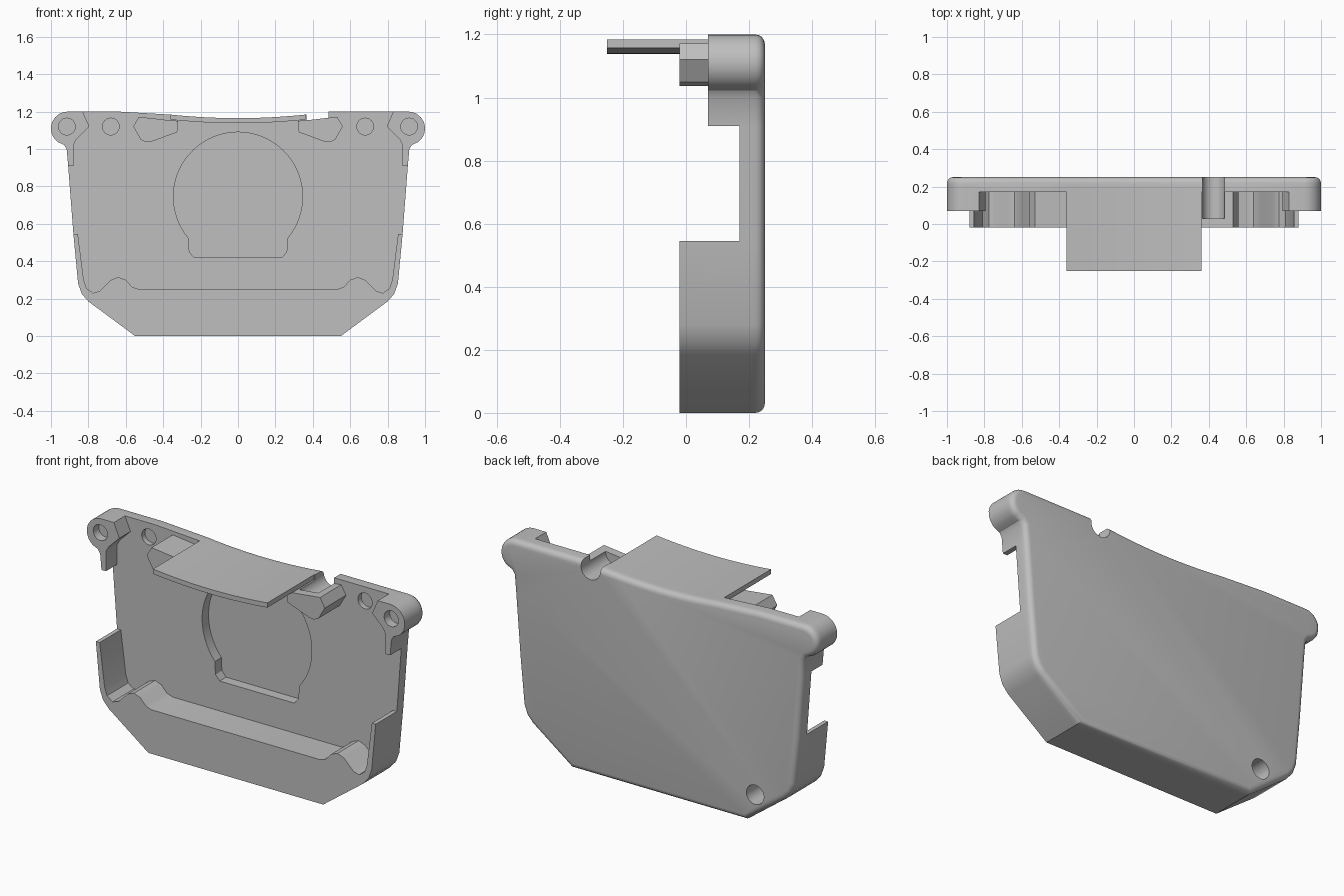
import bpy, bmesh, math

if "Cube" in bpy.data.objects:
    bpy.data.objects.remove(bpy.data.objects["Cube"], do_unlink=True)

grey = bpy.data.materials.new("plain_grey")
grey.use_nodes = True
GREY = (0.52, 0.52, 0.52, 1)
grey.diffuse_color = GREY
grey.node_tree.nodes["Principled BSDF"].inputs["Base Color"].default_value = GREY


def arc(cx, cz, r, a0, a1, n):
    """Points on an arc, angles in degrees."""
    steps = [math.radians(a0 + (a1 - a0) * i / n) for i in range(n + 1)]
    return [(cx + r * math.cos(a), cz + r * math.sin(a)) for a in steps]


def mirror(points):
    return [(-x, z) for x, z in reversed(points)]


def prism(name, points, y0, y1, back_round=0):
    """Extrude an x-z profile from y0 to y1, optionally rounding the back rim."""
    bm = bmesh.new()
    face = bm.faces.new([bm.verts.new((x, y0, z)) for x, z in points])
    ext = bmesh.ops.extrude_face_region(bm, geom=[face])["geom"]
    moved = [g for g in ext if isinstance(g, bmesh.types.BMVert)]
    bmesh.ops.translate(bm, vec=(0, y1 - y0, 0), verts=moved)
    bmesh.ops.recalc_face_normals(bm, faces=bm.faces[:])
    if back_round:
        rim = [e for e in bm.edges if all(v in moved for v in e.verts)]
        bmesh.ops.bevel(bm, geom=rim, offset=back_round, segments=4,
                        profile=0.5, affect='EDGES', clamp_overlap=True)
    mesh = bpy.data.meshes.new(name)
    bm.to_mesh(mesh)
    bm.free()
    mesh.materials.append(grey)
    obj = bpy.data.objects.new(name, mesh)
    bpy.context.collection.objects.link(obj)
    return obj


def combine(target, other, operation):
    mod = target.modifiers.new(operation.lower(), 'BOOLEAN')
    mod.operation, mod.solver, mod.object = operation, 'EXACT', other
    bpy.context.view_layer.objects.active = target
    bpy.ops.object.modifier_apply(modifier=mod.name)
    bpy.data.objects.remove(other, do_unlink=True)


def dip(x):
    """Height of the sagging top edge."""
    return 1.165 + 0.145 * x * x


# Back plate: half outline from the bottom corner up and over the ear
FRONT, PLATE, BACK = -0.02, 0.17, 0.25
lower_side = [(0.55, 0), (0.80, 0.185), (0.835, 0.225), (0.855, 0.28), (0.88, 0.545)]
ear_outer = [(0.908, 0.91), (0.916, 1.0), (0.93, 1.022)] + arc(0.91, 1.11, 0.09, -55, 90, 12)
sag = [(x / 100, dip(x / 100)) for x in range(36, -37, -6)]
half = lower_side + ear_outer + [(0.49, 1.2)]
plate = prism("cover_shell", half + sag + mirror(half[:-1] + [(0.64, 1.2)]), PLATE, BACK, 0.03)

# Lower tray with raised side walls and a wavy ledge
ledge = [(0.856, 0.545), (0.825, 0.30), (0.81, 0.255), (0.775, 0.23), (0.74, 0.24),
         (0.68, 0.30), (0.64, 0.315), (0.60, 0.30), (0.565, 0.262), (0.53, 0.25)]
tray_half = lower_side + ledge
combine(plate, prism("lower_tray", tray_half + mirror(tray_half), FRONT, 0.2), 'UNION')

# Corner ears and the support lumps below the top edge
ear = ear_outer + [(0.83, 1.2), (0.795, 1.12), (0.865, 1.05), (0.88, 1.02), (0.88, 0.91)]
lump = [(0.32, 1.15), (0.325, 1.09), (0.46, 1.04), (0.49, 1.036), (0.52, 1.05),
        (0.56, 1.12), (0.53, 1.172), (0.38, 1.155)]
for flip in (list, mirror):
    combine(plate, prism("corner_ear", flip(ear), 0.07, 0.2), 'UNION')
    combine(plate, prism("support_lump", flip(lump), FRONT, 0.2), 'UNION')

# Curved top tongue
under = [(x, z - 0.027) for x, z in reversed(sag)]
combine(plate, prism("top_tongue", sag + under, -0.25, 0.2), 'UNION')

# Round recess with a flat foot
foot = [(-0.265, 0.50), (-0.26, 0.45), (-0.235, 0.42), (0.235, 0.42), (0.26, 0.45), (0.265, 0.50)]
combine(plate, prism("round_recess", arc(0, 0.745, 0.345, -40, 220, 48) + foot, 0.1, 0.228), 'DIFFERENCE')

# Blind pin holes in the ears and the plate
for side in (-1, 1):
    for x, y0, y1 in ((0.915, 0, 0.12), (0.68, 0.1, 0.2)):
        combine(plate, prism("pin_hole", arc(side * x, 1.12, 0.045, 0, 345, 23), y0, y1), 'DIFFERENCE')

# Cable notch in the top edge and the rear corner hole
notch = arc(0.425, 1.165, 0.06, 180, 360, 14) + [(0.485, 1.3), (0.365, 1.3)]
combine(plate, prism("cable_notch", notch, 0.03, 0.3), 'DIFFERENCE')
combine(plate, prism("rear_hole", arc(-0.61, 0.16, 0.055, 0, 345, 23), 0.05, 0.3), 'DIFFERENCE')

bpy.ops.object.select_all(action='DESELECT')
plate.select_set(True)
bpy.context.view_layer.objects.active = plate
bpy.ops.object.shade_smooth_by_angle(angle=math.radians(30))
